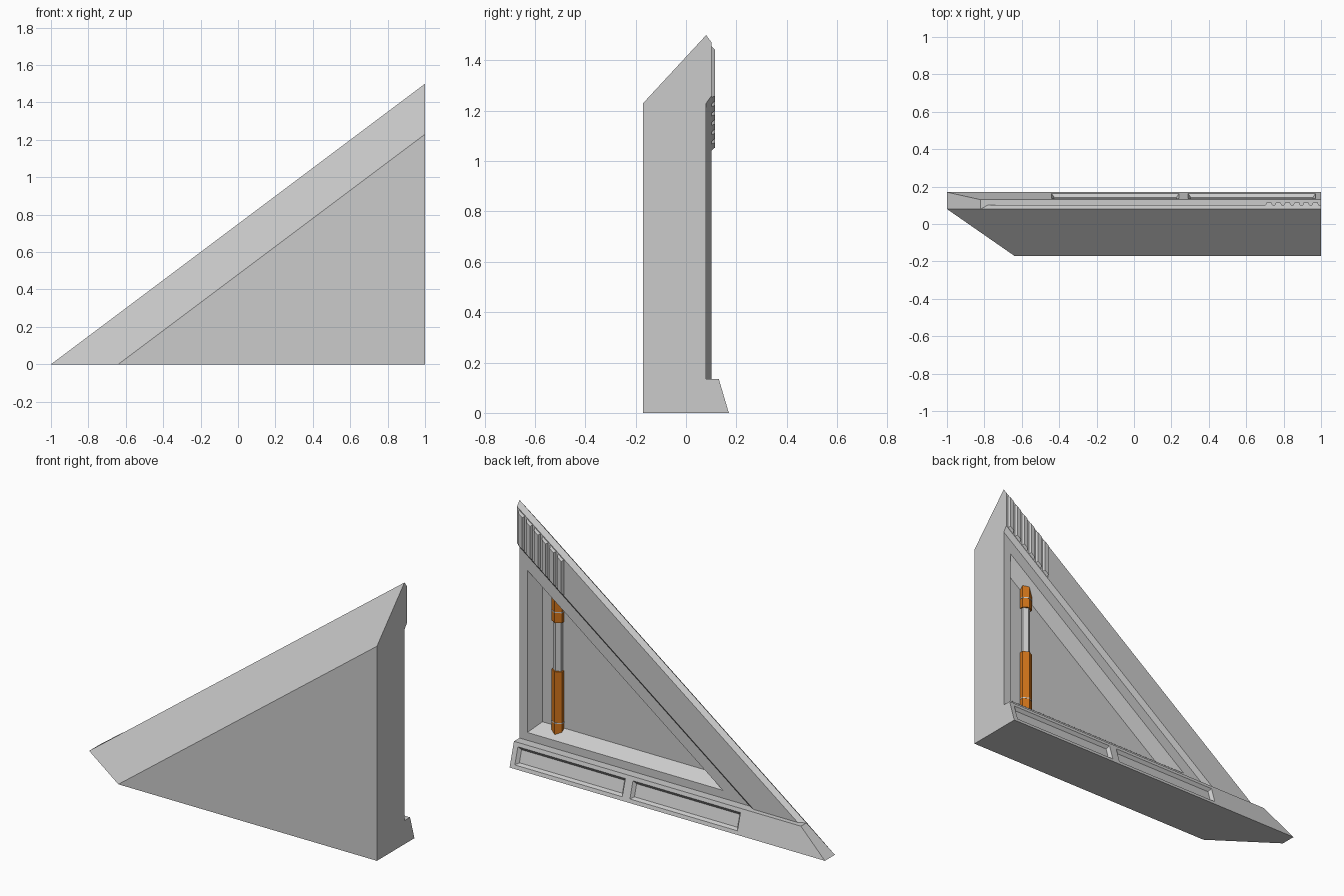
import bpy, bmesh, math
from mathutils import Vector

if "Cube" in bpy.data.objects:
    bpy.data.objects.remove(bpy.data.objects["Cube"])

SLOPE = 0.75


def hyp_x(z, c=1.5):
    """x of the sloping line that reaches height c at x = 1."""
    return 1 - (c - z) / SLOPE


def loft(name, loop_a, loop_b):
    """Closed solid between two matching loops of points."""
    bm = bmesh.new()
    a = [bm.verts.new(p) for p in loop_a]
    b = [bm.verts.new(p) for p in loop_b]
    n = len(a)
    bm.faces.new(a)
    bm.faces.new(b[::-1])
    for i in range(n):
        j = (i + 1) % n
        bm.faces.new((a[j], a[i], b[i], b[j]))
    bmesh.ops.recalc_face_normals(bm, faces=bm.faces)
    mesh = bpy.data.meshes.new(name)
    bm.to_mesh(mesh)
    bm.free()
    ob = bpy.data.objects.new(name, mesh)
    bpy.context.collection.objects.link(ob)
    return ob


def triangle(y, c, z0=0.0, x1=1.0):
    return [(hyp_x(z0, c), y, z0), (x1, y, z0), (x1, y, c - SLOPE * (1 - x1))]


def slanted(y, x0, x1, c0, c1):
    """Parallelogram between two sloping lines and two x positions."""
    z = lambda x, c: c - SLOPE * (1 - x)
    return [(x0, y, z(x0, c0)), (x1, y, z(x1, c0)), (x1, y, z(x1, c1)), (x0, y, z(x0, c1))]


def cut(target, cutter):
    m = target.modifiers.new("cut", 'BOOLEAN')
    m.operation = 'DIFFERENCE'
    m.solver = 'EXACT'
    m.object = cutter
    cutter.hide_render = True
    cutter.hide_viewport = True


# wedge body with a tapered triangular recess in the back
def recess(y, inset):
    return triangle(y, 1.147 - 1.25 * inset, 0.18 + inset, 0.95 - inset)


body = loft("wedge_body", triangle(-0.17, 1.23), triangle(0.08, 1.5))
cut(body, loft("recess_cutter", recess(0.015, 0.05), recess(0.1125, -0.025)))


# raised band along the sloping edge, chamfered on both sides
def band(y, c_in, c_out):
    return [(hyp_x(0, c_out), y, 0), (hyp_x(0, c_in), y, 0), (1, y, c_in), (1, y, c_out)]


loft("sloping_band", band(0.08, 1.23, 1.5), band(0.102, 1.26, 1.47))

# vent slats at the top of the band
for i in range(6):
    x = 0.722 + 0.0495 * i
    loft(f"vent_slat_{i + 1}", slanted(0.1, x - 0.019, x + 0.019, 1.262, 1.465),
         slanted(0.116, x - 0.012, x + 0.012, 1.272, 1.455))

# base strip with a leaning back face
profile = [(0.08, 0), (0.17, 0), (0.13, 0.135), (0.08, 0.135)]
strip = loft("base_strip", [(hyp_x(z), y, z) for y, z in profile], [(1, y, z) for y, z in profile])

# two recessed panels in the leaning face
up = Vector((0, -0.04, 0.135)).normalized()
out = Vector((0, 0.135, 0.04)).normalized()
foot = Vector((0, 0.17, 0))


def panel(x0, x1, grow, depth):
    return [Vector((x, 0, 0)) + foot + up * s + out * depth
            for x, s in ((x0 - grow, 0.032 - grow), (x1 + grow, 0.032 - grow),
                         (x1 + grow, 0.108 + grow), (x0 - grow, 0.108 + grow))]


for n, (x0, x1) in enumerate(((-0.43, 0.23), (0.30, 0.96))):
    cut(strip, loft(f"panel_cutter_{n + 1}", panel(x0, x1, -0.003, -0.018), panel(x0, x1, 0.014, 0.004)))

# piston half sunk into the recess floor
orange = bpy.data.materials.new("orange")
orange.diffuse_color = (0.62, 0.17, 0.01, 1)
orange.use_nodes = True
orange.node_tree.nodes["Principled BSDF"].inputs["Base Color"].default_value = orange.diffuse_color


def tube(name, r, z0, z1, r2=None, mat=None):
    bpy.ops.mesh.primitive_cone_add(vertices=6, radius1=r, radius2=r2 or r, depth=z1 - z0,
                                    location=(0.795, 0.017, (z0 + z1) / 2))
    ob = bpy.context.object
    ob.name = name
    if mat:
        ob.data.materials.append(mat)


tube("piston_cylinder", 0.038, 0.2, 0.56, mat=orange)
tube("piston_rod", 0.029, 0.55, 0.86)
tube("piston_head", 0.038, 0.84, 0.99, mat=orange)
for n, z in enumerate((0.265, 0.9)):
    tube(f"piston_ring_{n + 1}", 0.0395, z - 0.003, z + 0.003)
